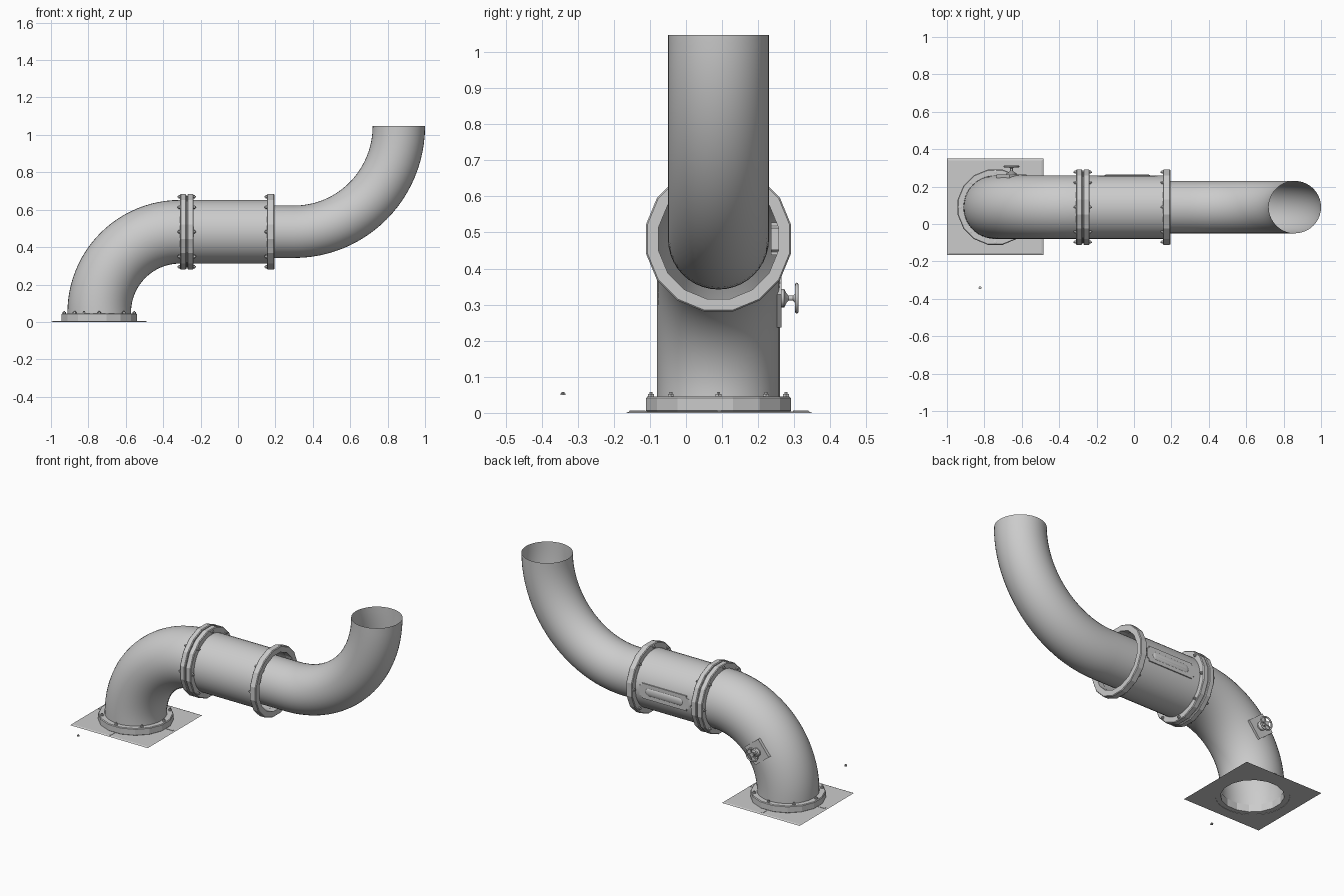
import bpy, bmesh
from math import sin, cos, pi, radians
from mathutils import Matrix, Vector

if "Cube" in bpy.data.objects:
    bpy.data.objects.remove(bpy.data.objects["Cube"])

Y = 0.09       # centre line of the pipework in y
ZC = 0.482     # height of the horizontal run
BX = -0.742    # centre of the base in x
TO_X = Matrix.Rotation(pi / 2, 4, 'Y')     # local z -> +x
TO_Y = Matrix.Rotation(-pi / 2, 4, 'X')    # local z -> +y


def finish(name, bm, mat=None, smooth=30):
    if mat is not None:
        bm.transform(mat)
    bmesh.ops.recalc_face_normals(bm, faces=bm.faces)
    me = bpy.data.meshes.new(name)
    bm.to_mesh(me)
    bm.free()
    ob = bpy.data.objects.new(name, me)
    bpy.context.collection.objects.link(ob)
    bpy.context.view_layer.objects.active = ob
    for o in bpy.context.selected_objects:
        o.select_set(False)
    ob.select_set(True)
    if smooth:
        bpy.ops.object.shade_smooth_by_angle(angle=radians(smooth))
    return ob


def skin(bm, loops, closed=False):
    rows = [[bm.verts.new(p) for p in lp] for lp in loops]
    pairs = list(zip(rows, rows[1:])) + ([(rows[-1], rows[0])] if closed else [])
    for a, b in pairs:
        n = len(a)
        for i in range(n):
            bm.faces.new((a[i], a[(i + 1) % n], b[(i + 1) % n], b[i]))
    return rows


def circle(r, z, n, off=0.0):
    return [Vector((r * cos(2 * pi * (i + off) / n), r * sin(2 * pi * (i + off) / n), z))
            for i in range(n)]


def square(h, z, n):
    return [p * (h / max(abs(p.x), abs(p.y))) + Vector((0, 0, z)) for p in circle(1, 0, n)]


def pipe(name, path, r, n=40):
    # path entries: x, z, direction angle in the xz plane
    bm = bmesh.new()
    loops = []
    for x, z, a in path:
        side = Vector((-sin(a), 0, cos(a)))
        loops.append([Vector((x, Y, z)) + side * (r * cos(2 * pi * i / n))
                      + Vector((0, r * sin(2 * pi * i / n), 0)) for i in range(n)])
    skin(bm, loops)
    return finish(name, bm, smooth=40)


def flange(name, mat, h, ro=0.205, ri=0.169):
    bm = bmesh.new()
    c = 0.004
    prof = [(ri, 0), (ro - c, 0), (ro, c), (ro, h - c), (ro - c, h), (ri, h)]
    skin(bm, [circle(r, z, 16, 0.5) for r, z in prof], closed=True)
    return finish(name, bm, mat, smooth=0)


def nut(bm, mat):
    rows = skin(bm, [[mat @ p for p in circle(r, z, 6)]
                     for r, z in [(0.0095, 0), (0.0095, 0.007), (0.005, 0.008), (0.005, 0.013)]])
    bm.faces.new(rows[-1])
    bm.faces.new(rows[0])


def bolt_circle(name, mat):
    bm = bmesh.new()
    for k in range(8):
        a = k * pi / 4
        nut(bm, mat @ Matrix.Translation((0.187 * cos(a), 0.187 * sin(a), 0)))
    return finish(name, bm, smooth=0)


def box(bm, c, s, rot=Matrix()):
    bmesh.ops.create_cube(bm, size=1, matrix=Matrix.Translation(c) @ rot @ Matrix.Diagonal((*s, 1)))


# Pipes: lower elbow, straight middle, thinner upper elbow
low = [(BX, 0.002, pi / 2)]
for i in range(25):
    t = i / 24 * pi / 2
    low.append((-0.31 - 0.432 * cos(t), 0.05 + 0.432 * sin(t), pi / 2 - t))
low.append((-0.27, ZC, 0))
pipe("lower_elbow", low, 0.17)
pipe("middle_pipe", [(-0.27, ZC, 0), (0.16, ZC, 0)], 0.17)
up = [(0.15, ZC, 0)]
for i in range(25):
    t = i / 24 * pi / 2
    up.append((0.30 + 0.56 * sin(t), ZC + 0.565 * (1 - cos(t)), t))
pipe("upper_elbow", up, 0.14)

# Flanges with their bolts
base = Matrix.Translation((BX, Y, 0.002))
flange("base_flange", base, 0.043)
bolt_circle("base_bolts", Matrix.Translation((BX, Y, 0.045)))
for name, x, h in (("elbow_flange", -0.31, 0.034), ("middle_flange", -0.271, 0.034),
                   ("end_flange", 0.155, 0.04)):
    flange(name, Matrix.Translation((x, Y, ZC)) @ TO_X, h)
flange("gasket", Matrix.Translation((-0.277, Y, ZC)) @ TO_X, 0.012, ro=0.195)
TO_NX = Matrix.Rotation(-pi / 2, 4, 'Y')
bolt_circle("elbow_flange_bolts", Matrix.Translation((-0.31, Y, ZC)) @ TO_NX)
bolt_circle("middle_flange_bolts", Matrix.Translation((-0.237, Y, ZC)) @ TO_X)
bolt_circle("end_flange_bolts", Matrix.Translation((0.155, Y, ZC)) @ TO_NX)

# Base plate with round opening and seam ribs
bm = bmesh.new()
skin(bm, [square(0.258, 0, 48), square(0.248, 0.004, 48), circle(0.197, 0.004, 48),
          circle(0.197, 0, 48)], closed=True)
for k in range(4):
    rot = Matrix.Rotation(k * pi / 2, 4, 'Z')
    box(bm, rot @ Vector((0.226, 0, 0.004)), (0.044, 0.010, 0.004), rot)
finish("base_plate", bm, Matrix.Translation((BX, Y + 0.002, 0)), smooth=0)

# Loose nut lying beside the base
bm = bmesh.new()
nut(bm, Matrix.Translation((-0.823, -0.341, 0.049)) @ Matrix.Diagonal((0.9, 0.9, 0.7, 1)))
finish("loose_nut", bm, smooth=0)

# Raised panel and rounded bulge on the back of the middle pipe
bm = bmesh.new()
box(bm, (-0.036, 0.248, ZC), (0.325, 0.024, 0.09))
bmesh.ops.bevel(bm, geom=[e for e in bm.edges
                          if abs(e.verts[0].co.y - e.verts[1].co.y) > 0.01],
                offset=0.015, segments=3, affect='EDGES')
finish("side_panel", bm)
bm = bmesh.new()
bmesh.ops.create_uvsphere(bm, u_segments=24, v_segments=12, radius=0.026)
for v in bm.verts:
    v.co.x += 0.1 if v.co.x > 0 else -0.1
finish("panel_bulge", bm, Matrix.Translation((-0.036, 0.254, ZC)) @ Matrix.Diagonal((1, 0.45, 1, 1)), 50)

# Valve on the back of the lower elbow: plate, stem, wheel
VX, VZ = -0.655, 0.318
bm = bmesh.new()
box(bm, (VX, 0.254, VZ), (0.115, 0.022, 0.115), Matrix.Rotation(radians(38), 4, 'Y'))
finish("valve_plate", bm, smooth=0)

valve = Matrix.Translation((VX, Y, VZ)) @ TO_Y
bm = bmesh.new()
stem = [(0.026, 0.172), (0.026, 0.182), (0.014, 0.188), (0.007, 0.194),
        (0.007, 0.207), (0.012, 0.212), (0.012, 0.222)]
rows = skin(bm, [circle(r, z, 16) for r, z in stem])
bm.faces.new(rows[-1])
for k in range(5):
    rot = Matrix.Rotation(k * 2 * pi / 5, 4, 'Z')
    box(bm, rot @ Vector((0.022, 0, 0.217)), (0.034, 0.007, 0.005), rot)
finish("valve_stem_and_spokes", bm, valve)

bm = bmesh.new()
skin(bm, [circle(0.038 + 0.0048 * cos(j * pi / 4), 0.217 + 0.0048 * sin(j * pi / 4), 24)
          for j in range(8)], closed=True)
finish("valve_wheel", bm, valve, 60)
